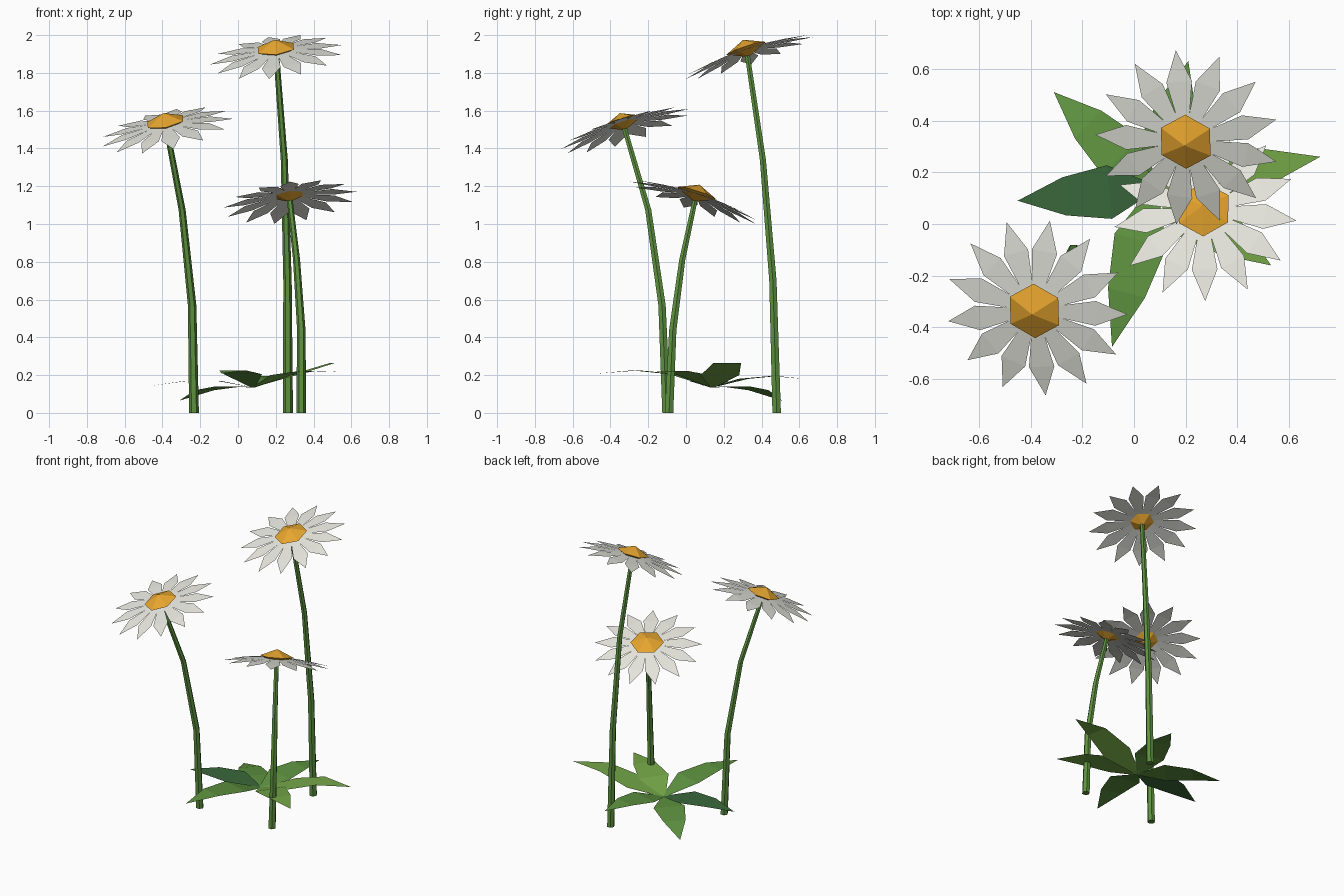
import bpy, bmesh
from math import sin, cos, pi, radians
from mathutils import Vector, Matrix

if "Cube" in bpy.data.objects:
    bpy.data.objects.remove(bpy.data.objects["Cube"])


def material(name, rgb):
    m = bpy.data.materials.new(name)
    m.diffuse_color = (*rgb, 1)
    m.use_nodes = True
    m.node_tree.nodes["Principled BSDF"].inputs["Base Color"].default_value = m.diffuse_color
    return m


WHITE = material("petal white", (0.79, 0.79, 0.73))
YELLOW = material("centre yellow", (0.84, 0.40, 0.03))
GREEN = material("stem green", (0.112, 0.29, 0.051))
DARK = material("dark leaf green", (0.042, 0.135, 0.043))
LIGHT = material("light leaf green", (0.178, 0.39, 0.065))


def finish(bm, name, mat, matrix=Matrix(), closed=True):
    if closed:
        bmesh.ops.recalc_face_normals(bm, faces=bm.faces)
    mesh = bpy.data.meshes.new(name)
    bm.to_mesh(mesh)
    bm.free()
    mesh.materials.append(mat)
    ob = bpy.data.objects.new(name, mesh)
    ob.matrix_world = matrix
    bpy.context.collection.objects.link(ob)


# Stem: tapered six-sided tube along a bent path
def stem(name, path, r0=0.026, r1=0.015, sides=6):
    bm = bmesh.new()
    rings = []
    for i, p in enumerate(path):
        r = r0 + (r1 - r0) * i / (len(path) - 1)
        rings.append([bm.verts.new((p[0] + r * cos(2 * pi * k / sides),
                                    p[1] + r * sin(2 * pi * k / sides), p[2]))
                      for k in range(sides)])
    for a, b in zip(rings, rings[1:]):
        for k in range(sides):
            j = (k + 1) % sides
            bm.faces.new((a[k], a[j], b[j], b[k]))
    bm.faces.new(rings[0][::-1])
    bm.faces.new(rings[-1])
    finish(bm, name, GREEN)


# Petals: ring of thin pointed blades drooping slightly at the tips
def petals(name, matrix, start, count=13):
    bm = bmesh.new()
    for i in range(count):
        turn = Matrix.Rotation(radians(start) + 2 * pi * i / count, 3, 'Z')
        v = [bm.verts.new(turn @ Vector(p)) for p in (
            (0.06, -0.018, -0.012), (0.235, -0.05, -0.03), (0.357, 0, -0.05),
            (0.235, 0.05, -0.03), (0.06, 0.018, -0.012))]
        bm.faces.new((v[0], v[1], v[3], v[4]))
        bm.faces.new((v[1], v[2], v[3]))
    finish(bm, name, WHITE, matrix, closed=False)


# Flower centre: flattened six-sided double cone
def centre(name, matrix, r=0.11, h=0.048):
    bm = bmesh.new()
    top, bottom = bm.verts.new((0, 0, h)), bm.verts.new((0, 0, -h))
    ring = [bm.verts.new((r * cos(pi / 2 + k * pi / 3), r * sin(pi / 2 + k * pi / 3), 0))
            for k in range(6)]
    for k in range(6):
        a, b = ring[k], ring[(k + 1) % 6]
        bm.faces.new((a, b, top))
        bm.faces.new((b, a, bottom))
    finish(bm, name, YELLOW, matrix)


# name, stem path up to the head, facing direction, petal start angle
FLOWERS = [
    ("tall", [(0.265, 0.48, 0), (0.262, 0.46, 0.70), (0.245, 0.407, 1.34),
              (0.20, 0.318, 1.93)], (-0.12, -0.33, 1), 13),
    ("middle", [(-0.233, -0.103, 0), (-0.243, -0.127, 0.57), (-0.296, -0.20, 1.075),
                (-0.385, -0.336, 1.542)], (-0.20, -0.31, 1), -3),
    ("short", [(0.335, -0.09, 0), (0.335, -0.07, 0.44), (0.31, -0.02, 0.81),
               (0.27, 0.057, 1.163)], (-0.13, 0.32, 1), -6),
]
for name, path, facing, start in FLOWERS:
    n = Vector(facing).normalized()
    head = (Matrix.Translation(path[-1])
            @ Vector((0, 0, 1)).rotation_difference(n).to_matrix().to_4x4())
    stem(name + "_stem", path[:-1] + [Vector(path[-1]) - n * 0.01])
    petals(name + "_petals", head, start)
    centre(name + "_centre", head)


# Leaf: thin blade in three segments, widest near the base
def leaf(name, tip, heights, mat, base=Vector((0.08, 0.14, 0.135))):
    bm = bmesh.new()
    along = Vector((tip[0] - base.x, tip[1] - base.y, 0))
    side = Vector((-along.y, along.x, 0)).normalized()
    rows = []
    for t, w, z in zip((0, 0.33, 0.66), (0.012, 0.104, 0.074), (base.z, *heights)):
        c = Vector((base.x, base.y, 0)) + along * t + Vector((0, 0, z))
        rows.append((bm.verts.new(c - side * w), bm.verts.new(c + side * w)))
    for a, b in zip(rows, rows[1:]):
        bm.faces.new((a[0], b[0], b[1], a[1]))
    end = bm.verts.new((tip[0], tip[1], heights[2]))
    bm.faces.new((rows[-1][0], end, rows[-1][1]))
    finish(bm, name, mat, closed=False)


# Rosette of six leaves: tip position, heights along the blade, colour
for i, (tip, heights, mat) in enumerate([
        ((-0.31, 0.51), (0.14, 0.12, 0.065), GREEN),
        ((-0.45, 0.09), (0.168, 0.17, 0.145), DARK),
        ((-0.085, -0.475), (0.205, 0.225, 0.208), GREEN),
        ((0.72, 0.26), (0.20, 0.265, 0.263), LIGHT),
        ((0.21, 0.63), (0.18, 0.195, 0.18), GREEN),
        ((0.53, -0.16), (0.20, 0.223, 0.217), LIGHT)]):
    leaf(f"leaf_{i + 1}", tip, heights, mat)
